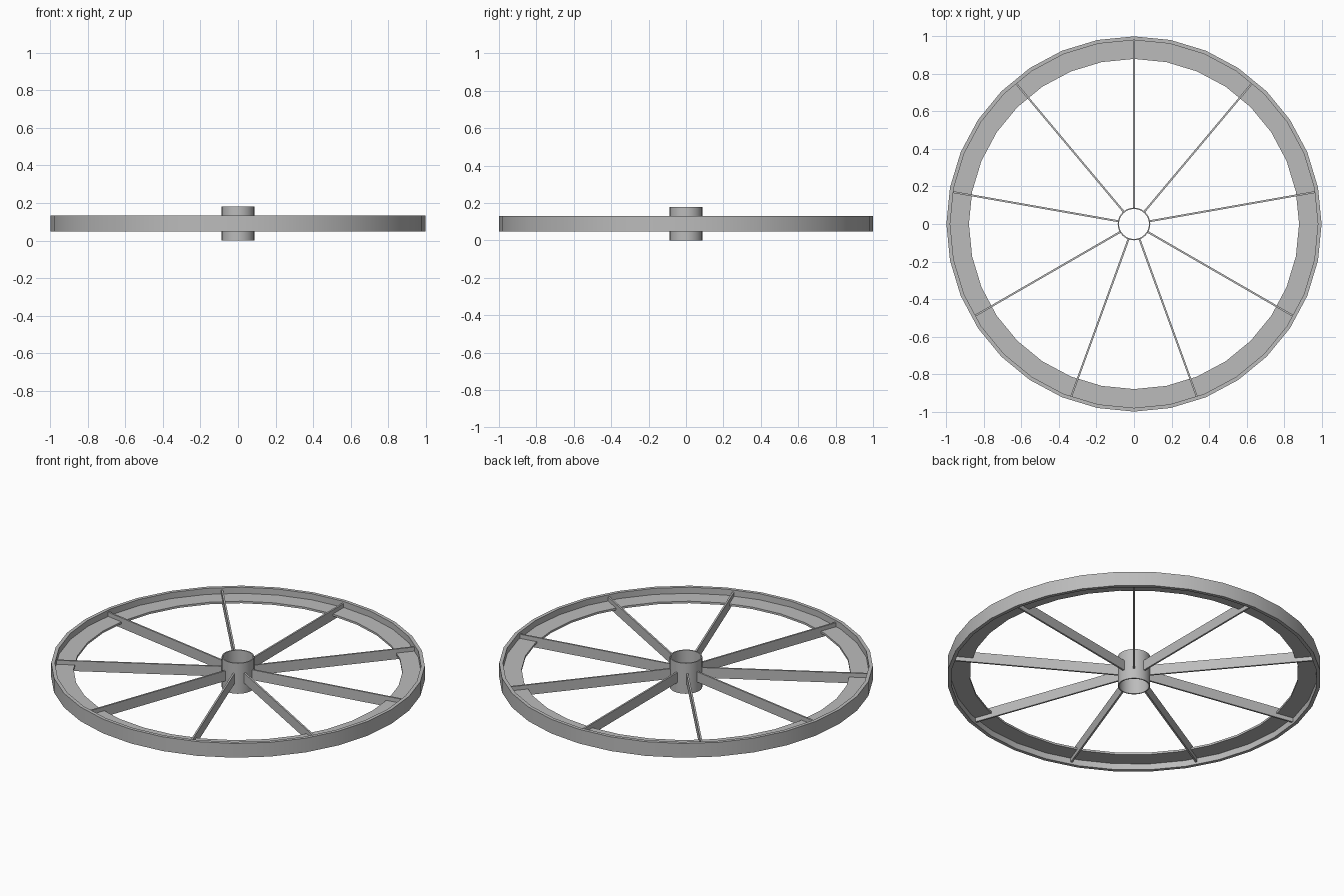
import bpy, bmesh, math
from mathutils import Matrix

if "Cube" in bpy.data.objects:
    bpy.data.objects.remove(bpy.data.objects["Cube"], do_unlink=True)

MID = 0.09          # height of the wheel's middle plane
SPOKES = 9

metal = bpy.data.materials.new("grey metal")
metal.use_nodes = True
GREY = (0.5, 0.5, 0.5, 1)
metal.diffuse_color = GREY
metal.node_tree.nodes["Principled BSDF"].inputs["Base Color"].default_value = GREY


def add_object(name, bm, smooth):
    bmesh.ops.recalc_face_normals(bm, faces=bm.faces)
    mesh = bpy.data.meshes.new(name)
    bm.to_mesh(mesh)
    bm.free()
    mesh.materials.append(metal)
    obj = bpy.data.objects.new(name, mesh)
    bpy.context.collection.objects.link(obj)
    if smooth:
        bpy.ops.object.select_all(action='DESELECT')
        obj.select_set(True)
        bpy.context.view_layer.objects.active = obj
        bpy.ops.object.shade_smooth_by_angle(angle=math.radians(30))
    return obj


def revolve(name, profile, steps):
    """Turn a closed (radius, height) profile around the z axis."""
    bm = bmesh.new()
    rings = []
    for i in range(steps):
        a = math.pi / 2 + 2 * math.pi * i / steps
        rings.append([bm.verts.new((r * math.cos(a), r * math.sin(a), MID + z))
                      for r, z in profile])
    n = len(profile)
    for i in range(steps):
        p, q = rings[i], rings[(i + 1) % steps]
        for j in range(n):
            k = (j + 1) % n
            bm.faces.new((p[j], q[j], q[k], p[k]))
    return add_object(name, bm, True)


# Rim: outer band with a thin flat web on its inside
revolve("rim", [(1.0, -0.042), (1.0, 0.042), (0.98, 0.042), (0.98, 0.006),
                (0.88, 0.006), (0.88, -0.006), (0.98, -0.006), (0.98, -0.042)], 32)

# Hub: open tube
revolve("hub", [(0.087, -0.09), (0.087, 0.09), (0.08, 0.09), (0.08, -0.09)], 32)

# Spokes: upright flat bars from the hub to the band
bm = bmesh.new()
for i in range(SPOKES):
    turn = Matrix.Rotation(math.pi / 2 + 2 * math.pi * i / SPOKES, 4, 'Z')
    place = Matrix.Translation((0.5325, 0, MID))
    size = Matrix.Diagonal((0.897, 0.01, 0.06, 1))
    bmesh.ops.create_cube(bm, size=1, matrix=turn @ place @ size)
add_object("spokes", bm, False)
